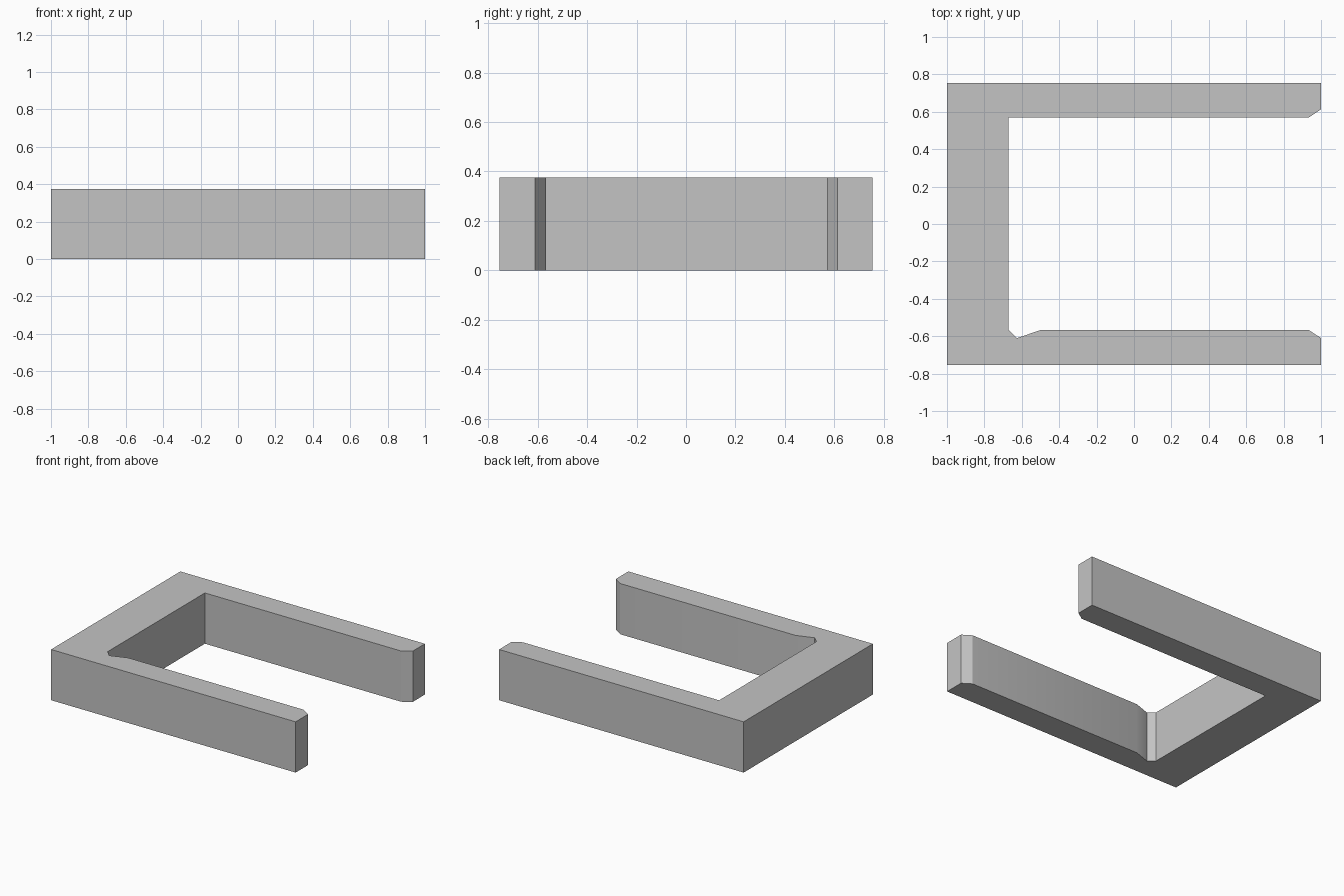
import bpy
import bmesh

HEIGHT = 0.375

if "Cube" in bpy.data.objects:
    bpy.data.objects.remove(bpy.data.objects["Cube"], do_unlink=True)

# Plain grey material
grey = bpy.data.materials.new("light_grey")
grey.use_nodes = True
colour = (0.55, 0.55, 0.55, 1)
grey.diffuse_color = colour
grey.node_tree.nodes["Principled BSDF"].inputs["Base Color"].default_value = colour

# Outline of the U-shaped bracket, counter-clockwise from the outer front corner
outline = [
    (-1, -0.755), (1, -0.755),
    # front arm: chamfered tip, inner wall, relief notch at the corner
    (1, -0.61), (0.935, -0.567), (-0.5, -0.567), (-0.625, -0.61), (-0.67, -0.567),
    # back arm: square corner, inner wall, chamfered tip
    (-0.67, 0.57), (0.935, 0.57), (1, 0.613),
    (1, 0.755), (-1, 0.755),
]

# Extrude the outline into a solid
bm = bmesh.new()
base = bm.faces.new([bm.verts.new((x, y, 0)) for x, y in outline])
extruded = bmesh.ops.extrude_face_region(bm, geom=[base], use_keep_orig=True)
top_verts = [v for v in extruded["geom"] if isinstance(v, bmesh.types.BMVert)]
bmesh.ops.translate(bm, verts=top_verts, vec=(0, 0, HEIGHT))
bmesh.ops.recalc_face_normals(bm, faces=bm.faces)

mesh = bpy.data.meshes.new("u_bracket")
bm.to_mesh(mesh)
bm.free()
mesh.materials.append(grey)

bracket = bpy.data.objects.new("u_bracket", mesh)
bpy.context.collection.objects.link(bracket)

# Smooth only the shallow bend beside the notch
bpy.ops.object.select_all(action="DESELECT")
bracket.select_set(True)
bpy.context.view_layer.objects.active = bracket
bpy.ops.object.shade_smooth_by_angle()
